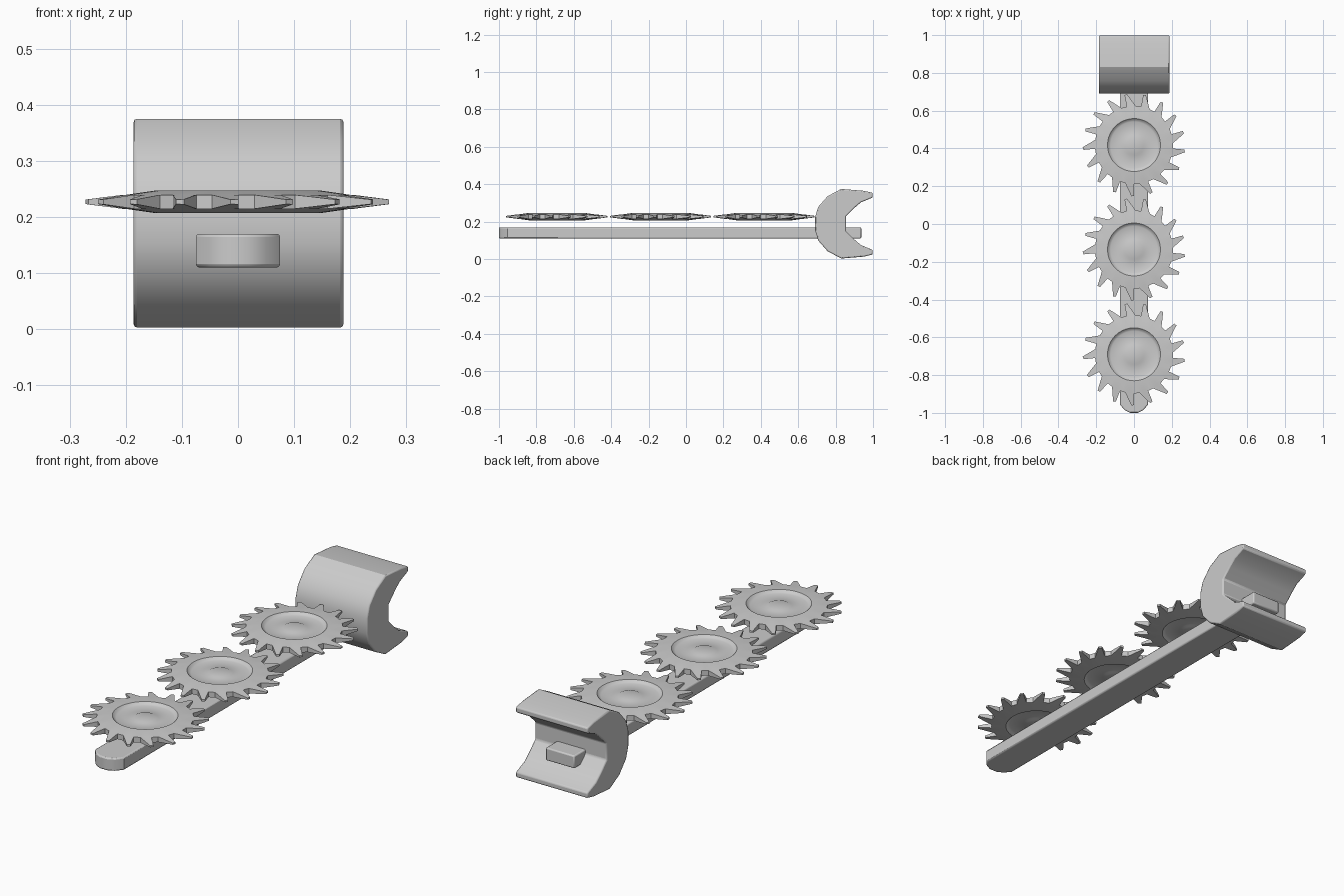
import bpy, bmesh, math
from mathutils import Vector

if "Cube" in bpy.data.objects:
    bpy.data.objects.remove(bpy.data.objects["Cube"])


def finish(name, bm, bevel=0.0, angle=30):
    bmesh.ops.recalc_face_normals(bm, faces=bm.faces)
    me = bpy.data.meshes.new(name)
    bm.to_mesh(me)
    bm.free()
    ob = bpy.data.objects.new(name, me)
    bpy.context.collection.objects.link(ob)
    if bevel:
        m = ob.modifiers.new("edge_bevel", "BEVEL")
        m.width = bevel
        m.segments = 2
        m.limit_method = "ANGLE"
        m.angle_limit = math.radians(40)
    bpy.ops.object.select_all(action="DESELECT")
    ob.select_set(True)
    bpy.context.view_layer.objects.active = ob
    bpy.ops.object.shade_smooth_by_angle(angle=math.radians(angle))
    return ob


def extrude(name, pts, offset, bevel):
    bm = bmesh.new()
    face = bm.faces.new([bm.verts.new(p) for p in pts])
    geo = bmesh.ops.extrude_face_region(bm, geom=[face])["geom"]
    bmesh.ops.translate(bm, vec=Vector(offset),
                        verts=[v for v in geo if isinstance(v, bmesh.types.BMVert)])
    return finish(name, bm, bevel)


# Long bar with a rounded front end, running through the clamp
half = [(0.075, 0.937), (0.075, -0.955), (0.05, -0.985), (0.02, -1.0)]
outline = half + [(-x, y) for x, y in reversed(half)]
extrude("bar", [(x, y, 0.11) for x, y in outline], (0, 0, 0.06), 0.006)

# C-shaped clamp, side profile mirrored about its mid height
MID = 0.189
upper = [(0.69, 0.035), (0.707, 0.09), (0.757, 0.147), (0.83, 0.186), (0.95, 0.176),
         (0.998, 0.165), (0.998, 0.14), (0.935, 0.114), (0.9, 0.084), (0.855, 0.04)]
lower = [(y, -h) for y, h in reversed(upper)]
extrude("clamp", [(-0.186, y, MID + h) for y, h in upper + lower],
        (0.374, 0, 0), 0.006)

# Saw wheels: dished hub, tapering rim, leaning teeth
TEETH = 17
TOOTH = [(0.0, 0.207), (0.38, 0.207), (0.66, 0.24), (0.86, 0.272), (1.0, 0.268)]
HUB = [(0.048, 0.012), (0.057, 0.008), (0.123, 0.008), (0.132, 0.012),
       (0.14, 0.02), (0.148, 0.02), (0.2, 0.0125)]


def saw_wheel(name, cy, cz=0.227):
    bm = bmesh.new()
    step = 2 * math.tau / 2 / TEETH
    spots = [((t + f) * step, r) for t in range(TEETH) for f, r in TOOTH]
    start = math.radians(-6.6) - 0.93 * step
    # avoid coincident valley and tip angles
    n = len(spots)

    def ring(radius, h):
        out = []
        for i, (a, r) in enumerate(spots):
            if radius is None:
                a, rr = a + start, r
                hh = 0.02 - 0.016 * (rr - 0.148) / 0.124
            else:
                a, rr, hh = start + i * math.tau / n, radius, h
            out.append(bm.verts.new((rr * math.cos(a), cy + rr * math.sin(a),
                                     cz + math.copysign(hh, h))))
        return out

    def bridge(a, b):
        for i in range(n):
            j = (i + 1) % n
            bm.faces.new((a[i], a[j], b[j], b[i]))

    rims = []
    for side in (1, -1):
        rings = [ring(r, side * h) for r, h in HUB] + [ring(None, side)]
        bm.faces.new(rings[0])
        for a, b in zip(rings, rings[1:]):
            bridge(a, b)
        rims.append(rings[-1])
    bridge(*rims)
    return finish(name, bm)


for i, cy in enumerate((-0.69, -0.135, 0.418)):
    saw_wheel(f"saw_wheel_{i + 1}", cy)
